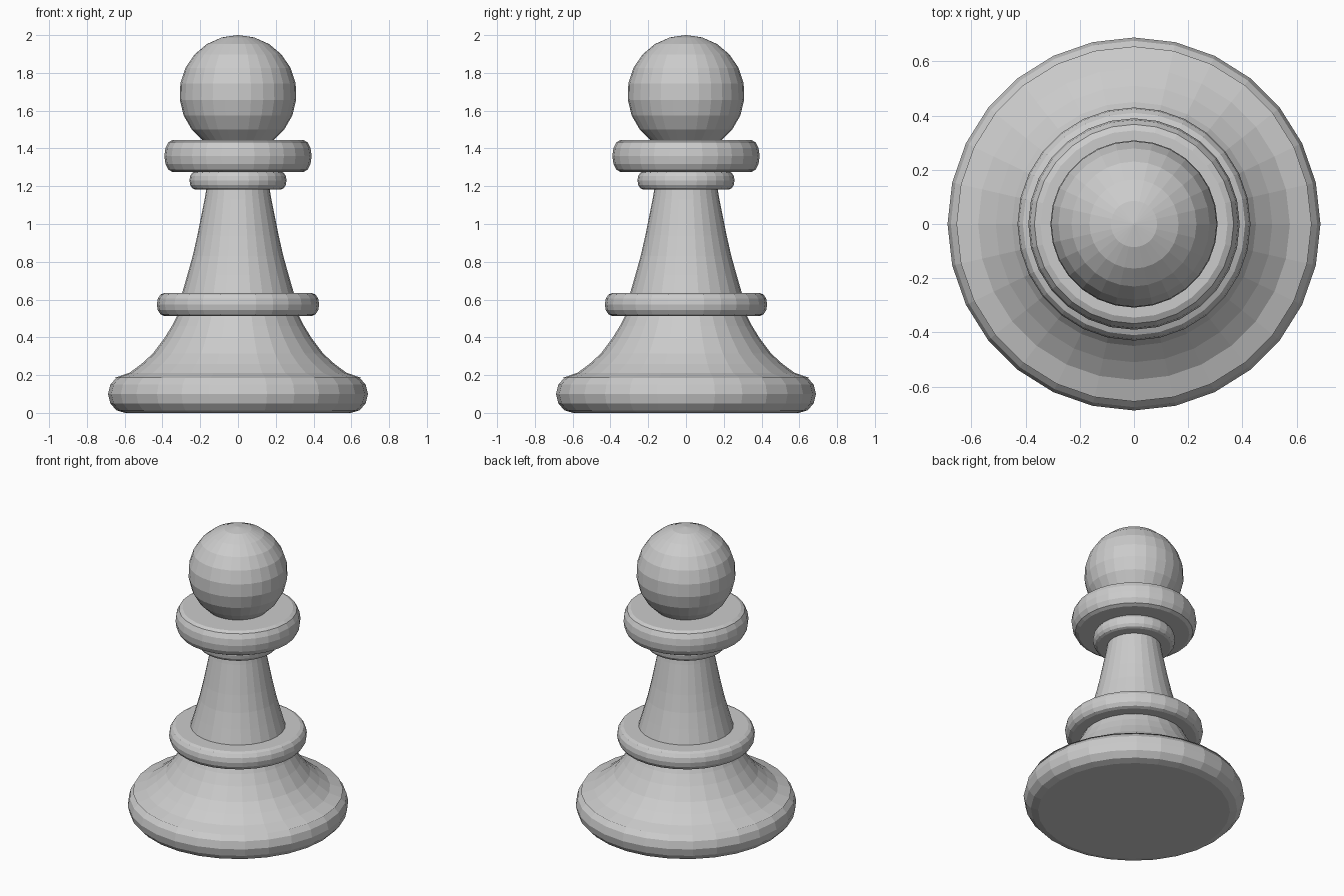
import bpy, bmesh
from math import sin, cos, pi, radians

SIDES = 28

cube = bpy.data.objects.get("Cube")
if cube:
    bpy.data.objects.remove(cube)

grey = bpy.data.materials.new("plain grey")
grey.use_nodes = True
colour = (0.6, 0.6, 0.6, 1)
grey.diffuse_color = colour
grey.node_tree.nodes["Principled BSDF"].inputs["Base Color"].default_value = colour


def lathe(name, profile):
    """Turn a bottom-to-top (radius, height) profile into a closed solid."""
    bm = bmesh.new()
    rings = []
    for r, z in profile:
        rings.append([bm.verts.new((r * sin(2 * pi * i / SIDES), -r * cos(2 * pi * i / SIDES), z))
                      for i in range(SIDES)])
    for low, high in zip(rings, rings[1:]):
        for i in range(SIDES):
            j = (i + 1) % SIDES
            bm.faces.new((low[i], low[j], high[j], high[i]))
    bm.faces.new(rings[0][::-1])
    bm.faces.new(rings[-1])
    mesh = bpy.data.meshes.new(name)
    bm.to_mesh(mesh)
    bm.free()
    mesh.materials.append(grey)
    obj = bpy.data.objects.new(name, mesh)
    bpy.context.collection.objects.link(obj)
    return obj


def rounded_ring(radius, inset, bottom, top, steps=6):
    """Profile of a disc whose rim bulges out by inset."""
    mid, half = (bottom + top) / 2, (top - bottom) / 2
    angles = [-pi / 2 + pi * k / steps for k in range(steps + 1)]
    return [(radius - inset + inset * cos(a), mid + half * sin(a)) for a in angles]


# Foot and its flared skirt
lathe("base_disc", rounded_ring(0.688, 0.09, 0, 0.2))
lathe("base_skirt", [(0.655, 0.185), (0.575, 0.212), (0.51, 0.26), (0.45, 0.315),
                     (0.39, 0.395), (0.35, 0.46), (0.32, 0.52)])

# Stem between the two collars
lathe("stem", [(0.3, 0.62), (0.268, 0.73), (0.24, 0.83), (0.215, 0.94),
               (0.193, 1.05), (0.177, 1.13), (0.165, 1.2)])

# Turned collars
lathe("lower_collar", rounded_ring(0.43, 0.04, 0.513, 0.635))
lathe("neck_ring", rounded_ring(0.257, 0.03, 1.183, 1.278))
lathe("upper_collar", rounded_ring(0.39, 0.045, 1.275, 1.445))

# Ball head, closed by a small cap
HEAD_RADIUS, HEAD_HEIGHT = 0.31, 1.69
head = [(HEAD_RADIUS * cos(radians(a)), HEAD_HEIGHT + HEAD_RADIUS * sin(radians(a)))
        for a in range(-70, 90, 16)]
lathe("ball_head", head + [(0.002, HEAD_HEIGHT + HEAD_RADIUS)])
